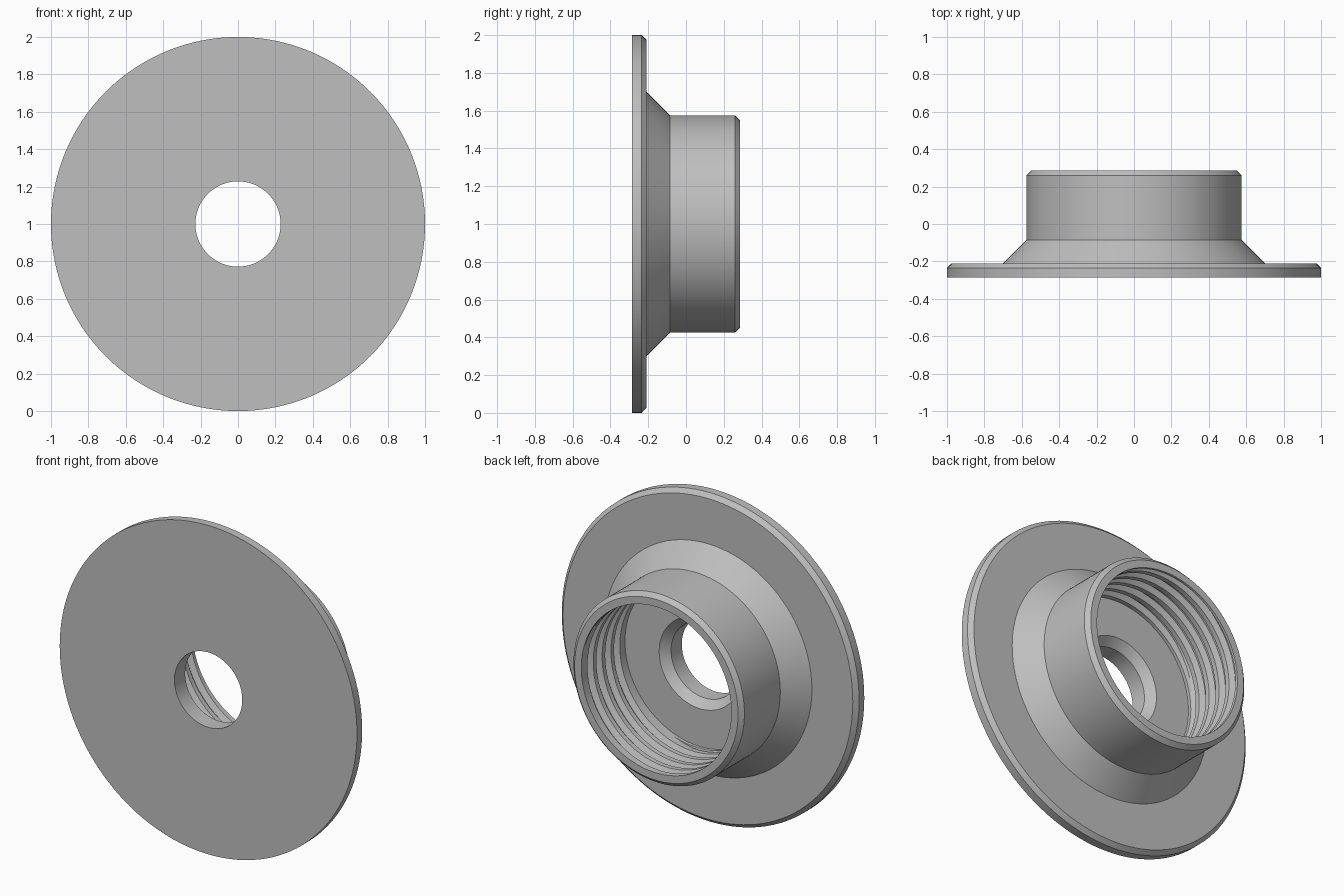
import bpy
import bmesh
from math import cos, sin, tau, radians, ceil

cube = bpy.data.objects.get("Cube")
if cube:
    bpy.data.objects.remove(cube, do_unlink=True)

SEGMENTS = 128
CENTRE_Z = 1.0
FLOOR, RIM = -0.135, 0.285            # bore depth along y
BORE, GROOVE = 0.505, 0.032           # bore radius, thread depth
THREAD_START, THREAD_END, PITCH = -0.115, 0.27, 0.085

# Material
grey = bpy.data.materials.new("plain grey")
grey.use_nodes = True
colour = (0.52, 0.52, 0.52, 1.0)
grey.diffuse_color = colour
grey.node_tree.nodes["Principled BSDF"].inputs["Base Color"].default_value = colour

# Outside profile (radius, y): bore floor, hole, flange, cone, collar, rim
outside = [
    (BORE, FLOOR), (0.275, FLOOR), (0.228, -0.182), (0.228, -0.285),
    (1.0, -0.285), (1.0, -0.235), (0.975, -0.21), (0.7, -0.21),
    (0.575, -0.085), (0.575, 0.26), (0.55, RIM), (BORE, RIM),
]

# One pitch of the thread: (fraction of pitch, groove depth)
tooth = [(0.0, 0.0), (0.35, 0.0), (0.55, 1.0), (0.8, 1.0)]


def plain_ring(radius, y):
    return lambda turn: (radius, y)


def thread_row(pitches, depth):
    """Helical row, clamped to the threaded length and fading out at both ends."""
    def at(turn):
        y = THREAD_START + (pitches - turn) * PITCH
        y = min(max(y, THREAD_START), THREAD_END)
        fade = min(1.0, (y - THREAD_START) / 0.015, (THREAD_END - y) / 0.015)
        return BORE + GROOVE * depth * fade, y
    return at


turns = ceil((THREAD_END - THREAD_START) / PITCH) + 2
thread = [thread_row(k + f, d) for k in range(turns) for f, d in tooth]
thread.reverse()                       # runs from the rim down to the floor
rows = [plain_ring(*p) for p in outside] + thread + [plain_ring(BORE, FLOOR)]

# Turn all rows around the y axis and skin them
bm = bmesh.new()
grid = []
for row in rows:
    ring = []
    for i in range(SEGMENTS + 1):
        turn = i / SEGMENTS
        r, y = row(turn)
        ring.append(bm.verts.new((r * cos(tau * turn), y,
                                  CENTRE_Z + r * sin(tau * turn))))
    grid.append(ring)
for a, b in zip(grid, grid[1:]):
    for i in range(SEGMENTS):
        bm.faces.new((a[i], a[i + 1], b[i + 1], b[i]))
bmesh.ops.remove_doubles(bm, verts=bm.verts, dist=0.00005)
bmesh.ops.recalc_face_normals(bm, faces=bm.faces)

mesh = bpy.data.meshes.new("threaded_flange")
bm.to_mesh(mesh)
bm.free()
mesh.materials.append(grey)
flange = bpy.data.objects.new("threaded_flange", mesh)
bpy.context.collection.objects.link(flange)

# Smooth round walls, crisp chamfers and thread edges
bpy.ops.object.select_all(action="DESELECT")
flange.select_set(True)
bpy.context.view_layer.objects.active = flange
bpy.ops.object.shade_smooth_by_angle(angle=radians(25))
